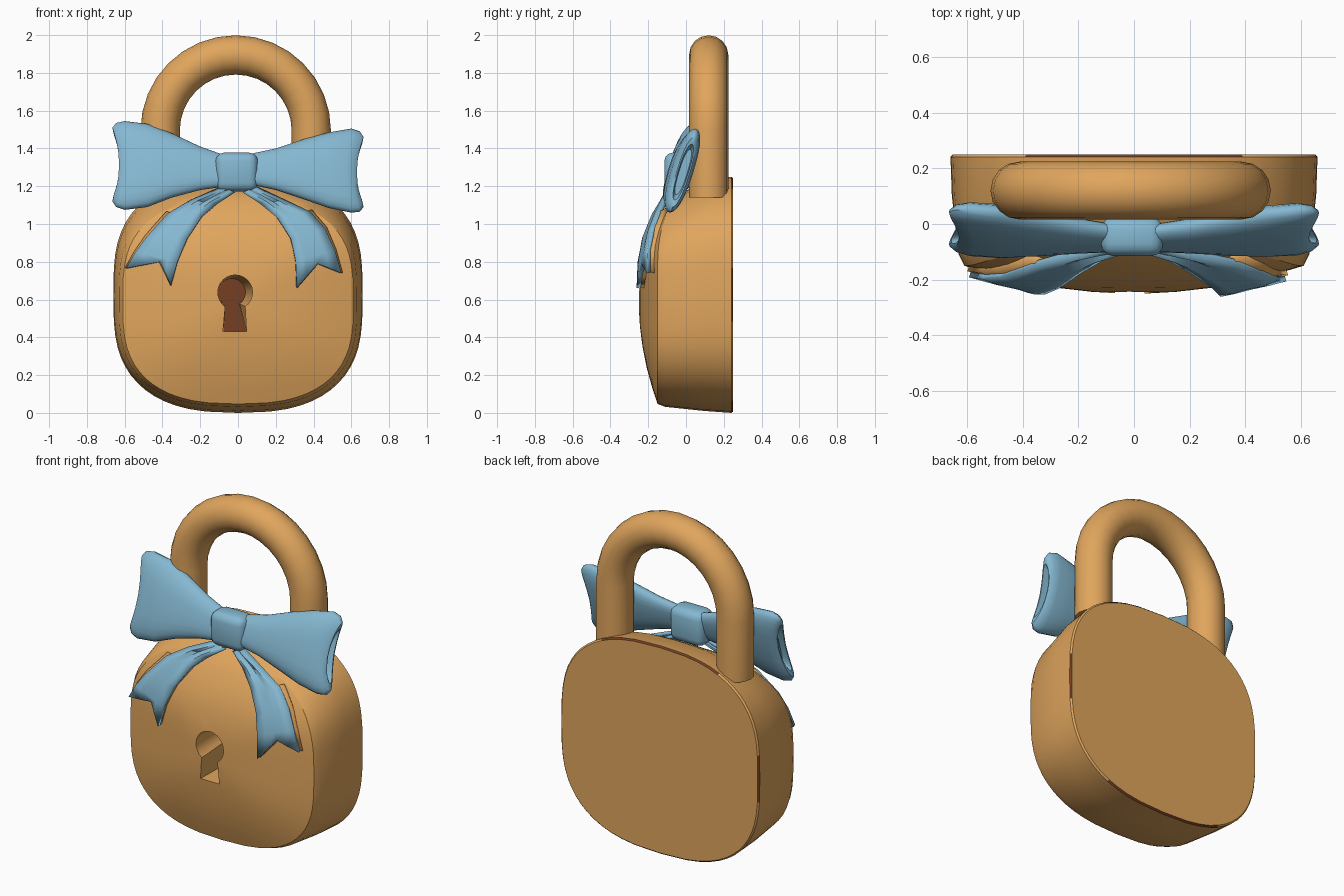
import bpy
import bmesh
from math import sin, cos, pi, copysign
from mathutils import Vector

if "Cube" in bpy.data.objects:
    bpy.data.objects.remove(bpy.data.objects["Cube"])


def material(name, rgb):
    m = bpy.data.materials.new(name)
    m.use_nodes = True
    m.diffuse_color = (*rgb, 1)
    m.node_tree.nodes["Principled BSDF"].inputs["Base Color"].default_value = (*rgb, 1)
    return m


GOLD = material("warm gold", (0.75, 0.38, 0.11))
BLUE = material("ribbon blue", (0.235, 0.48, 0.64))
BROWN = material("keyhole brown", (0.18, 0.05, 0.016))


def select(obj):
    bpy.ops.object.select_all(action="DESELECT")
    obj.select_set(True)
    bpy.context.view_layer.objects.active = obj


def smooth(obj, angle):
    select(obj)
    bpy.ops.object.shade_smooth_by_angle(angle=angle * pi / 180)


def finish(name, bm, mat, angle=35):
    bmesh.ops.recalc_face_normals(bm, faces=bm.faces)
    mesh = bpy.data.meshes.new(name)
    bm.to_mesh(mesh)
    bm.free()
    mesh.materials.append(mat)
    obj = bpy.data.objects.new(name, mesh)
    bpy.context.collection.objects.link(obj)
    smooth(obj, angle)
    return obj


def loft(name, rings, mat, angle=35):
    """Skin a list of closed rings and cap both ends."""
    bm = bmesh.new()
    rows = [[bm.verts.new(p) for p in ring] for ring in rings]
    n = len(rows[0])
    for a, b in zip(rows, rows[1:]):
        for i in range(n):
            j = (i + 1) % n
            bm.faces.new((a[i], a[j], b[j], b[i]))
    bm.faces.new(rows[0])
    bm.faces.new(rows[-1])
    return finish(name, bm, mat, angle)


# Padlock body: flat back, tapered sides, domed front that leans back at the top
POWER, SAG = 3.2, 0.11
DOME_X, DOME_Z, DOME_MID = 0.61, 0.545, 0.592


def lean(z):
    return 0.7 * max(0, z - 0.8) ** 2


def front_y(x, z):
    u = x / DOME_X
    v = (z - DOME_MID) / DOME_Z / (1 - SAG * u * u)
    r = (abs(u) ** POWER + abs(v) ** POWER) ** (1 / POWER)
    return -0.15 - 0.1 * (1 - min(r, 1) ** 2) + lean(z)


def outline(hx, mid, hz, n=56):
    pts = []
    for i in range(n):
        c, s = cos(2 * pi * i / n), sin(2 * pi * i / n)
        u = copysign(abs(c) ** (2 / POWER), c)
        v = copysign(abs(s) ** (2 / POWER), s)
        pts.append((hx * u, mid + hz * v * (1 - SAG * u * u)))
    return pts


body_rings = []
for y, hx, mid, hz, leaning in [(0.25, 0.652, 0.625, 0.617, 0), (0.241, 0.66, 0.625, 0.625, 0),
                                (0.1, 0.655, 0.62, 0.61, 0), (-0.11, 0.63, 0.6, 0.568, 1)]:
    body_rings.append([(x, y + leaning * lean(z), z) for x, z in outline(hx, mid, hz)])
for r in (1, 0.85, 0.65, 0.45, 0.25, 0.1):
    ring = outline(DOME_X * r, DOME_MID, DOME_Z * r)
    body_rings.append([(x, front_y(x, z), z) for x, z in ring])
body = loft("lock_body", body_rings, GOLD)

# Worn brown stretches on the narrow bevel round the back
body.data.materials.append(BROWN)
for face in body.data.polygons:
    c = face.center
    if 0.242 < c.y < 0.249 and (abs(c.x) < 0.4 or 0.45 < c.z < 0.7):
        face.material_index = 1

# Keyhole: round top and flared slot, narrowing to a dark floor
def keyhole_shape(x, z, r, left, right):
    arc = [(-55 + 290 * i / 20) * pi / 180 for i in range(21)]
    return [(x + r * cos(a), z + r * sin(a)) for a in arc] + [(left, 0.43), (right, 0.43)]


def at_depth(shape, y):
    return [(x, y, z) for x, z in shape]


mouth = keyhole_shape(-0.015, 0.638, 0.092, -0.08, 0.045)
floor = keyhole_shape(-0.034, 0.638, 0.074, -0.075, 0.04)
cutter = loft("keyhole_cutter", [at_depth(mouth, -0.4), at_depth(mouth, -0.21),
                                 at_depth(floor, 0.1)], GOLD)
cut = body.modifiers.new("keyhole", "BOOLEAN")
cut.operation = "DIFFERENCE"
cut.solver = "EXACT"
cut.object = cutter
select(body)
bpy.ops.object.modifier_apply(modifier=cut.name)
bpy.data.objects.remove(cutter)
smooth(body, 25)
loft("keyhole_floor", [at_depth(floor, 0.096), at_depth(floor, 0.105)], BROWN)

# Shackle: round bar swept up, over and down
MID_X, MID_Y, ARCH_Z, REACH, BAR = -0.012, 0.12, 1.495, 0.4, 0.104
path = [(REACH, 1.14, 0)]
path += [(REACH * cos(a), ARCH_Z + REACH * sin(a), a) for a in [pi * i / 16 for i in range(17)]]
path += [(-REACH, 1.14, pi)]
shackle_rings = []
for x, z, a in path:
    ring = []
    for i in range(16):
        t = 2 * pi * i / 16
        out = BAR * cos(t)
        ring.append((MID_X + x + out * cos(a), MID_Y + BAR * sin(t), z + out * sin(a)))
    shackle_rings.append(ring)
loft("shackle", shackle_rings, GOLD, 50)


# Bow loops: flattened puffs leaning back, with hollow scalloped outer ends
def bow_loop(name, side, stations):
    rings = []
    for x, low, high, thick in stations:
        mid, half = (low + high) / 2, (high - low) / 2
        flare = max(0, (x - 0.45) / 0.21)
        ring = []
        for i in range(24):
            c, s = cos(2 * pi * i / 24), sin(2 * pi * i / 24)
            dz = half * copysign(abs(c) ** 0.75, c)
            scallop = 0.035 * flare * (1 - (dz / half) ** 2)
            y = -0.055 + 0.04 * x / 0.66 + 0.3 * dz + thick * s
            ring.append(Vector((side * (x - scallop), y, mid + dz)))
        rings.append(ring)
    rim = rings[-1]
    centre = sum(rim, Vector()) / len(rim)
    for shrink, depth in ((0.8, 0.005), (0.65, 0.05)):
        rings.append([centre + (p - centre) * shrink - Vector((side * depth, 0, 0)) for p in rim])
    loft(name, rings, BLUE, 45)


bow_loop("bow_loop_right", -1, [(0.06, 1.2, 1.36, 0.04), (0.2, 1.18, 1.41, 0.05),
                                (0.35, 1.14, 1.48, 0.06), (0.48, 1.09, 1.53, 0.065),
                                (0.6, 1.075, 1.545, 0.06), (0.645, 1.09, 1.535, 0.05),
                                (0.665, 1.12, 1.51, 0.035)])
bow_loop("bow_loop_left", 1, [(0.06, 1.21, 1.37, 0.04), (0.2, 1.18, 1.4, 0.05),
                              (0.35, 1.13, 1.45, 0.06), (0.48, 1.085, 1.485, 0.065),
                              (0.6, 1.06, 1.505, 0.06), (0.645, 1.065, 1.49, 0.05),
                              (0.665, 1.09, 1.46, 0.035)])

# Knot: softly rounded block
bm = bmesh.new()
bmesh.ops.create_cube(bm, size=1)
for v in bm.verts:
    v.co = Vector((-0.007, -0.045, 1.275)) + v.co * Vector((0.225, 0.14, 0.205))
bmesh.ops.bevel(bm, geom=bm.edges[:], offset=0.045, segments=3, profile=0.5, affect="EDGES")
finish("bow_knot", bm, BLUE, 50)


# Ribbon tails: draped strips with lengthwise folds and a notched end
def tail_strip(name, outer, inner, notch, lift, thickness, mat):
    bm = bmesh.new()
    rows = []
    last = len(outer) - 1
    for k, (a, b) in enumerate(zip(outer, inner)):
        row = []
        for j in range(5):
            t = j / 4
            x, z = a[0] + (b[0] - a[0]) * t, a[1] + (b[1] - a[1]) * t
            if k == last:
                w = 1 - abs(2 * t - 1)
                x += w * (notch[0] - (a[0] + b[0]) / 2)
                z += w * (notch[1] - (a[1] + b[1]) / 2)
            fold = 0.02 * (1 - k / last) * (j % 2)
            row.append(bm.verts.new((x, front_y(x, z) - lift - fold, z)))
        rows.append(row)
    for a, b in zip(rows, rows[1:]):
        for j in range(4):
            bm.faces.new((a[j], a[j + 1], b[j + 1], b[j]))
    solid = finish(name, bm, mat).modifiers.new("thickness", "SOLIDIFY")
    solid.thickness = thickness
    solid.offset = 0


# Each blue tail sits on a gold backing that joins it to the body
def ribbon_tail(side, outer, inner, notch):
    tail_strip("ribbon_tail_" + side, outer, inner, notch, 0.028, 0.02, BLUE)
    tail_strip("tail_backing_" + side, outer[2:], inner[2:], notch, -0.012, 0.058, GOLD)


ribbon_tail("right",
            [(-0.09, 1.19), (-0.25, 1.12), (-0.37, 1.05), (-0.48, 0.93), (-0.54, 0.85), (-0.59, 0.765)],
            [(-0.02, 1.17), (-0.11, 1.11), (-0.19, 1.04), (-0.27, 0.92), (-0.32, 0.8), (-0.355, 0.675)],
            (-0.41, 0.8))
ribbon_tail("left",
            [(0.1, 1.19), (0.25, 1.12), (0.38, 1.06), (0.46, 0.97), (0.51, 0.86), (0.545, 0.74)],
            [(0.03, 1.17), (0.12, 1.11), (0.21, 1.03), (0.28, 0.92), (0.305, 0.8), (0.31, 0.66)],
            (0.42, 0.79))
